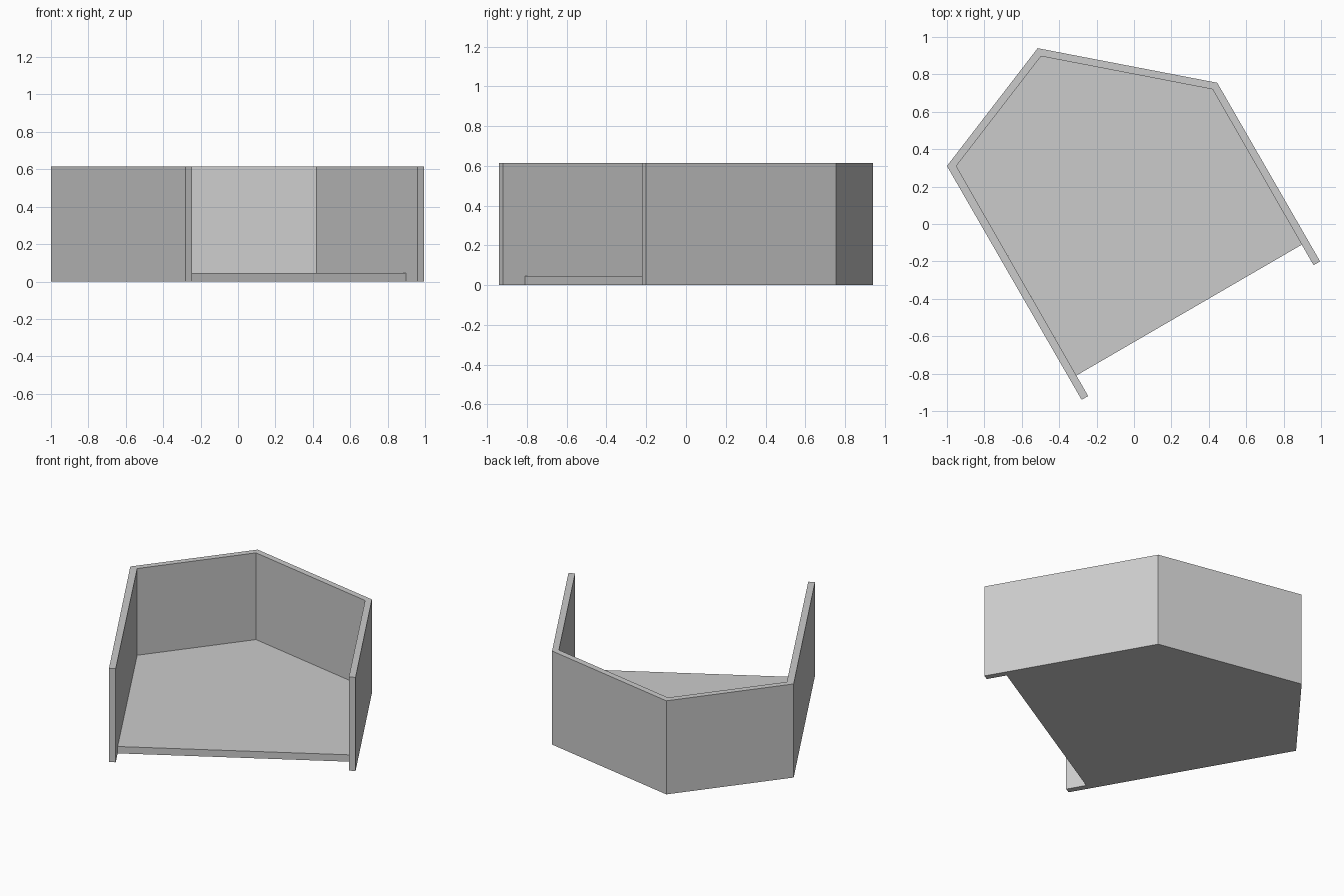
import bpy
import bmesh

cube = bpy.data.objects.get("Cube")
if cube:
    bpy.data.objects.remove(cube, do_unlink=True)

HEIGHT = 0.615
FLOOR = 0.045

grey = bpy.data.materials.new("plain grey")
grey.use_nodes = True
colour = (0.6, 0.6, 0.6, 1)
grey.diffuse_color = colour
grey.node_tree.nodes["Principled BSDF"].inputs["Base Color"].default_value = colour


def prism(name, outline, height):
    """Extrude a flat outline upward from the ground."""
    bm = bmesh.new()
    base = bm.faces.new([bm.verts.new((x, y, 0)) for x, y in outline])
    top = bmesh.ops.extrude_face_region(bm, geom=[base])["geom"]
    moved = [v for v in top if isinstance(v, bmesh.types.BMVert)]
    bmesh.ops.translate(bm, verts=moved, vec=(0, 0, height))
    bmesh.ops.recalc_face_normals(bm, faces=bm.faces)
    mesh = bpy.data.meshes.new(name)
    bm.to_mesh(mesh)
    bm.free()
    mesh.materials.append(grey)
    obj = bpy.data.objects.new(name, mesh)
    bpy.context.collection.objects.link(obj)


# Wall outline, outside and inside, from the front end round to the other end
outer = [(-0.28, -0.94), (-1.0, 0.31), (-0.515, 0.94), (0.445, 0.755), (0.995, -0.2)]
inner = [(-0.245, -0.92), (-0.95, 0.31), (-0.497, 0.897), (0.42, 0.72), (0.96, -0.22)]
prism("folded_wall", outer + inner[::-1], HEIGHT)

# Floor slab between the walls, set back from their free ends
prism("floor", [(-0.308, -0.81), *inner[1:4], (0.898, -0.11)], FLOOR)
